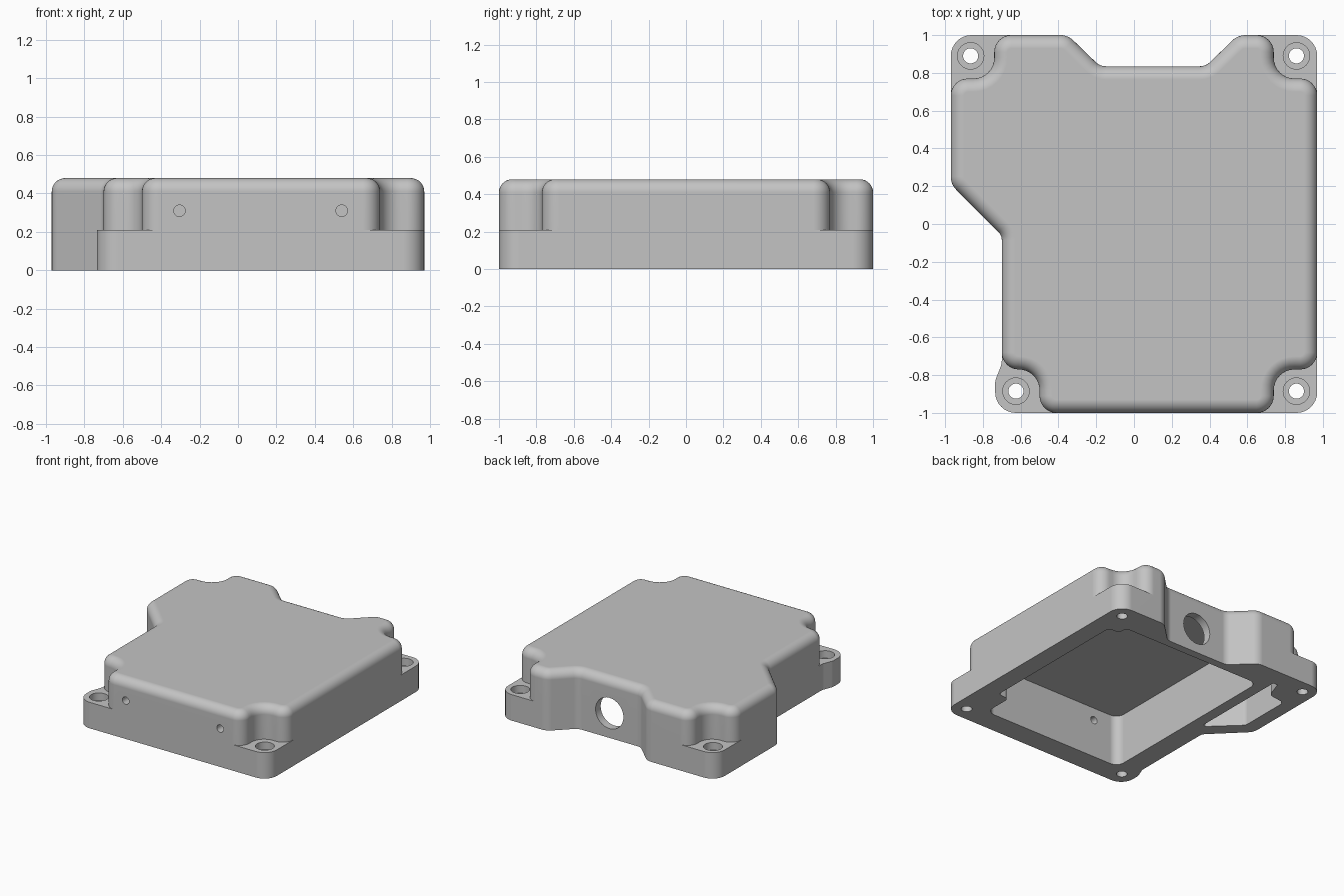
import bpy, bmesh, math
from mathutils import Vector, Matrix

if "Cube" in bpy.data.objects:
    bpy.data.objects.remove(bpy.data.objects["Cube"])

HEIGHT, EAR, ROOF, FILLET = 0.48, 0.21, 0.41, 0.07

grey = bpy.data.materials.new("plain grey")
grey.use_nodes = True
colour = (0.55, 0.55, 0.55, 1)
grey.diffuse_color = colour
grey.node_tree.nodes["Principled BSDF"].inputs["Base Color"].default_value = colour


def rounded(corners, steps=8):
    """Counter-clockwise (x, y, radius) corners -> list of (point, outward normal)."""
    result = []
    for i, (x, y, r) in enumerate(corners):
        p = Vector((x, y))
        a = (Vector(corners[i - 1][:2]) - p).normalized()
        b = (Vector(corners[(i + 1) % len(corners)][:2]) - p).normalized()
        half = a.angle(b) / 2
        centre = p + (a + b).normalized() * r / math.sin(half)
        start = p + a * r / math.tan(half) - centre
        turn = math.pi - 2 * half
        sign = 1 if b.x * a.y - b.y * a.x > 0 else -1
        for k in range(steps + 1):
            spoke = Matrix.Rotation(sign * turn * k / steps, 2) @ start
            result.append((centre + spoke, spoke.normalized() * sign))
    return result


def make_object(name, bm):
    bmesh.ops.recalc_face_normals(bm, faces=bm.faces)
    mesh = bpy.data.meshes.new(name)
    bm.to_mesh(mesh)
    bm.free()
    mesh.materials.append(grey)
    obj = bpy.data.objects.new(name, mesh)
    bpy.context.collection.objects.link(obj)
    return obj


def solid(name, outline, levels):
    """Stack rings of the outline; levels are (height, inset)."""
    bm = bmesh.new()
    rings = [[bm.verts.new((*(p - n * inset), z)) for p, n in outline]
             for z, inset in levels]
    for low, high in zip(rings, rings[1:]):
        for i in range(len(low)):
            bm.faces.new((low[i - 1], low[i], high[i], high[i - 1]))
    bm.faces.new(rings[0])
    bm.faces.new(rings[-1])
    return make_object(name, bm)


def rod(name, centre, radius, length, along_y=False):
    bm = bmesh.new()
    turn = Matrix.Rotation(math.pi / 2 if along_y else 0, 4, "X")
    bmesh.ops.create_cone(bm, cap_ends=True, segments=32, radius1=radius,
                          radius2=radius, depth=length,
                          matrix=Matrix.Translation(centre) @ turn)
    return make_object(name, bm)


def combine(target, tool, operation):
    tool.hide_render = True
    mod = target.modifiers.new("combine", "BOOLEAN")
    mod.operation, mod.solver, mod.object = operation, "EXACT", tool
    bpy.context.view_layer.objects.active = target
    bpy.ops.object.modifier_apply(modifier=mod.name)
    bpy.data.objects.remove(tool)


# Outline pieces shared by the flange and the raised cover
back_recess = [(0.55, 1, 0.1), (0.38, 0.835, 0.08), (-0.18, 0.835, 0.08), (-0.35, 1, 0.1)]
left_step = [(-0.97, 0.21, 0.1), (-0.7, -0.06, 0.06)]

# Mounting flange with four ears
flange = ([(-0.735, -1, 0.11), (0.97, -1, 0.11), (0.97, 1, 0.11)] + back_recess
          + [(-0.97, 1, 0.11)] + left_step + [(-0.7, -0.74, 0.1), (-0.735, -0.83, 0.08)])
housing = solid("housing", rounded(flange), [(0, 0), (EAR, 0)])


# Raised cover, scooped out at the ears, with a rounded top edge
def scoop(first, middle, last):
    return [(*first, 0.09), (*middle, 0.11), (*last, 0.09)]


cover = (scoop((-0.7, -0.77), (-0.5, -0.77), (-0.5, -1))
         + scoop((0.74, -1), (0.74, -0.77), (0.97, -0.77))
         + scoop((0.97, 0.77), (0.74, 0.77), (0.74, 1)) + back_recess
         + scoop((-0.74, 1), (-0.74, 0.77), (-0.97, 0.77)) + left_step)
levels = [(EAR, 0)]
for k in range(9):
    t = math.pi / 2 * k / 8
    levels.append((HEIGHT - FILLET + FILLET * math.sin(t), FILLET * (1 - math.cos(t))))
combine(housing, solid("cover", rounded(cover), levels), "UNION")

# Main cavity and side pocket, both open underneath
main = [(-0.53, -0.82, 0.07), (0.72, -0.82, 0.07), (0.72, -0.57, 0.04), (0.82, -0.57, 0.03),
        (0.82, 0.69, 0.03), (0.72, 0.69, 0.04), (0.72, 0.77, 0.03), (-0.53, 0.77, 0.07)]
pocket = [(-0.62, 0.02, 0.02), (-0.62, 0.85, 0.01), (-0.66, 0.85, 0.01),
          (-0.71, 0.7, 0.06), (-0.86, 0.68, 0.04), (-0.86, 0.25, 0.04)]
for name, shape in (("cavity", main), ("pocket", pocket)):
    combine(housing, solid(name, rounded(shape), [(-0.1, 0), (ROOF, 0)]), "DIFFERENCE")

# Counterbored screw holes
for x, y in ((0.86, -0.885), (0.86, 0.89), (-0.865, 0.89), (-0.625, -0.885)):
    combine(housing, rod("screw_hole", (x, y, 0.1), 0.04, 0.5), "DIFFERENCE")
    combine(housing, rod("counterbore", (x, y, EAR), 0.07, 0.12), "DIFFERENCE")

# Cable opening at the back, two small holes at the front
combine(housing, rod("cable_opening", (0.1, 0.8, 0.2), 0.125, 0.2, True), "DIFFERENCE")
for x in (-0.305, 0.54):
    combine(housing, rod("front_hole", (x, -0.92, 0.31), 0.03, 0.3, True), "DIFFERENCE")

# Smooth shading with crisp edges and flat large faces
bpy.ops.object.select_all(action="DESELECT")
housing.select_set(True)
bpy.context.view_layer.objects.active = housing
bpy.ops.object.shade_smooth_by_angle(angle=math.radians(30))
weighted = housing.modifiers.new("weighted normals", "WEIGHTED_NORMAL")
weighted.keep_sharp = True
